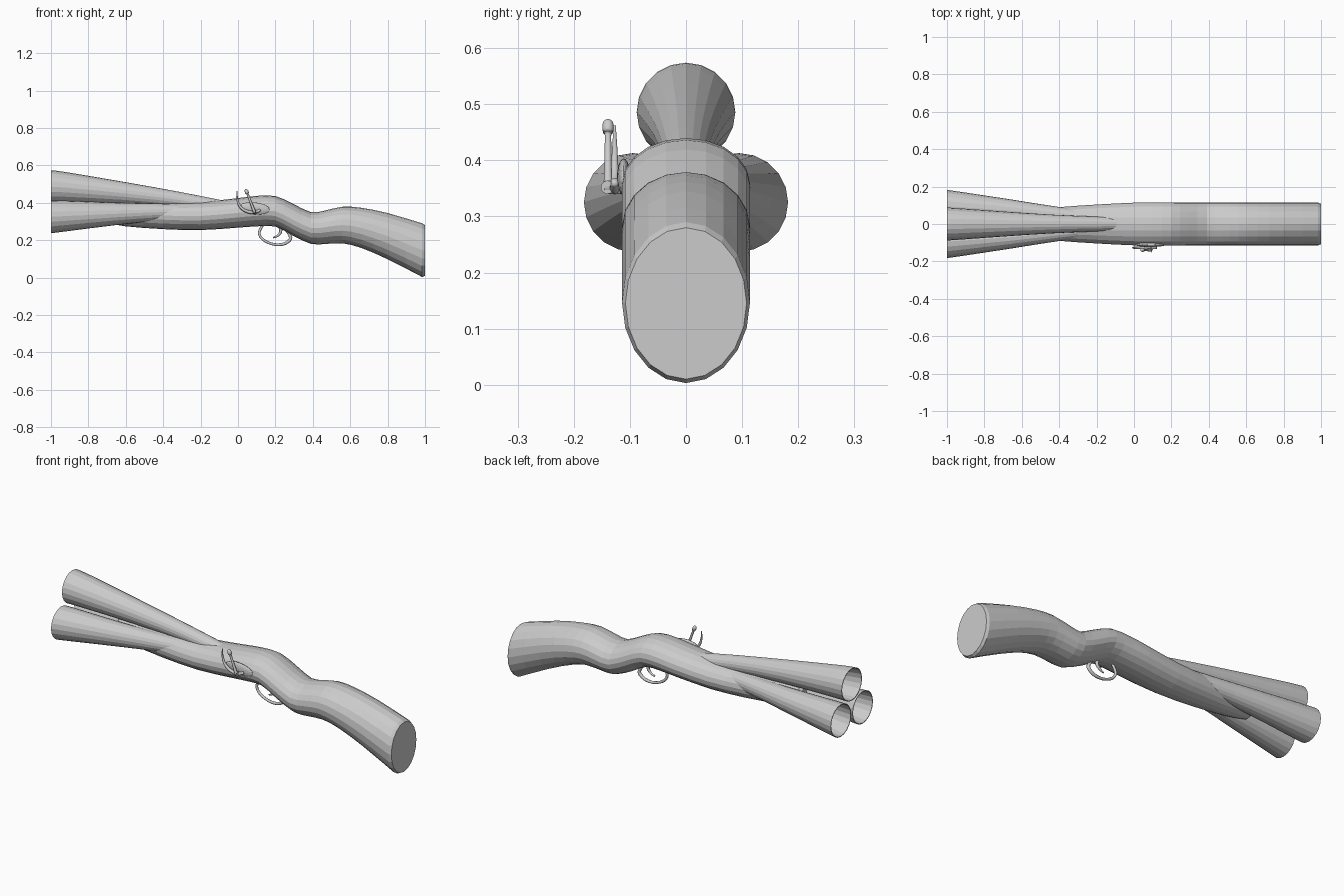
import bpy, bmesh, math
from mathutils import Vector

if "Cube" in bpy.data.objects:
    bpy.data.objects.remove(bpy.data.objects["Cube"])


def smooth_path(rows, n):
    """Catmull-Rom interpolation through rows of numbers."""
    out = []
    for i in range(len(rows) - 1):
        a, b, c, d = (rows[max(i - 1, 0)], rows[i], rows[i + 1],
                      rows[min(i + 2, len(rows) - 1)])
        for k in range(n):
            t = k / n
            out.append([0.5 * (2 * q + (r - p) * t + (2 * p - 5 * q + 4 * r - s) * t * t
                        + (3 * q - p - 3 * r + s) * t ** 3) for p, q, r, s in zip(a, b, c, d)])
    return out + [list(rows[-1])]


def loft(name, rows, sides, upright=False, caps=True, smooth=False):
    """Skin elliptical rings; row = x, y, z, radius along y, radius across."""
    bm = bmesh.new()
    rings = []
    pts = [Vector(r[:3]) for r in rows]
    for i, r in enumerate(rows):
        t = pts[min(i + 1, len(pts) - 1)] - pts[max(i - 1, 0)]
        up = Vector((-t.z, 0, t.x)).normalized()
        if upright:
            up = Vector((0, 0, 1))
        ring = []
        for k in range(sides):
            a = 2 * math.pi * k / sides
            ring.append(bm.verts.new(pts[i] + Vector((0, r[3] * math.sin(a), 0))
                                     + up * r[4] * math.cos(a)))
        rings.append(ring)
    for p, q in zip(rings, rings[1:]):
        for k in range(sides):
            j = (k + 1) % sides
            bm.faces.new((p[k], p[j], q[j], q[k]))
    if caps:
        bm.faces.new(rings[0])
        bm.faces.new(rings[-1])
    bmesh.ops.recalc_face_normals(bm, faces=bm.faces)
    me = bpy.data.meshes.new(name)
    bm.to_mesh(me)
    bm.free()
    for f in me.polygons:
        f.use_smooth = smooth
    ob = bpy.data.objects.new(name, me)
    bpy.context.collection.objects.link(ob)
    return ob


# Stock: x, top z, bottom z, half width
profile = [(-0.70, .405, .292, .050), (-0.60, .405, .274, .068), (-0.40, .405, .259, .090),
           (-0.20, .405, .254, .104), (0.0, .425, .267, .114), (0.10, .437, .274, .114),
           (0.20, .436, .273, .114), (0.29, .397, .226, .114), (0.39, .350, .180, .114),
           (0.47, .360, .180, .114), (0.56, .379, .183, .114), (0.66, .373, .158, .114),
           (0.80, .345, .098, .114), (0.985, .290, .003, .114)]
rows = [(x, 0, (t + b) / 2, w, (t - b) / 2) for x, t, b, w in profile]
stock_rows = smooth_path(rows, 2)
stock_rows.insert(0, [-0.715, 0, .348, .035, .04])
stock_rows.append([1.0, 0, .145, .108, .135])
loft("stock", stock_rows, 20, upright=True)

# Three flared barrels, open at the muzzle with a thin wall
top = [(-1, 0, .486, .088), (-.92, 0, .481, .083), (-.6, 0, .450, .060),
       (-.3, 0, .413, .043), (-.05, 0, .370, .036)]
side = [(-1, .094, .325, .088), (-.92, .089, .329, .082), (-.65, .070, .341, .060),
        (-.4, .046, .350, .045), (-.05, .012, .355, .036)]
for name, path in (("top_barrel", top), ("left_barrel", side),
                   ("right_barrel", [(x, -y, z, r) for x, y, z, r in side])):
    outer = smooth_path([(x, y, z, r, r) for x, y, z, r in path], 2)
    inner = [[x, y, z, r - .004, r - .004] for x, y, z, r, _ in reversed(outer)]
    loft(name, inner + outer, 20, upright=True, caps=False)


def rod(name, pts, y, n=4, sides=10):
    """Rod in a plane of constant y; point = x, z, radius."""
    return loft(name, smooth_path([(x, y, z, r, r) for x, z, r in pts], n), sides, smooth=True)


# Trigger guard and trigger
rod("trigger_guard", [(.135, .285, .007), (.113, .24, .007), (.135, .202, .007), (.19, .178, .007),
                      (.245, .180, .008), (.280, .206, .009), (.272, .235, .008), (.245, .27, .008)], 0)
rod("trigger", [(.225, .275, .010), (.228, .245, .008), (.212, .224, .006), (.188, .213, .004)], 0)

# Leaf-shaped lock plate on the right side
bm = bmesh.new()
bmesh.ops.create_uvsphere(bm, u_segments=20, v_segments=10, radius=1)
me = bpy.data.meshes.new("lock_plate")
bm.to_mesh(me)
bm.free()
plate = bpy.data.objects.new("lock_plate", me)
bpy.context.collection.objects.link(plate)
plate.location = (.088, -.111, .370)
plate.scale = (.082, .012, .032)
plate.rotation_euler = (0, math.radians(6), 0)

# Hammer: hooked cock, pivot, and lever with a knob
rod("hammer_hook", [(-.005, .462, .002), (-.004, .42, .005), (.010, .382, .007),
                    (.040, .357, .008), (.085, .348, .009), (.120, .362, .007)], -.127)
rod("hammer_lever", [(.090, .345, .009), (.075, .385, .007), (.052, .445, .006),
                     (.050, .449, .009), (.046, .460, .0105), (.042, .469, .008), (.040, .473, .002)],
    -.139, 2)
loft("hammer_pivot", [(.085, -.105, .352, .012, .012), (.095, -.140, .352, .012, .012)], 10)
